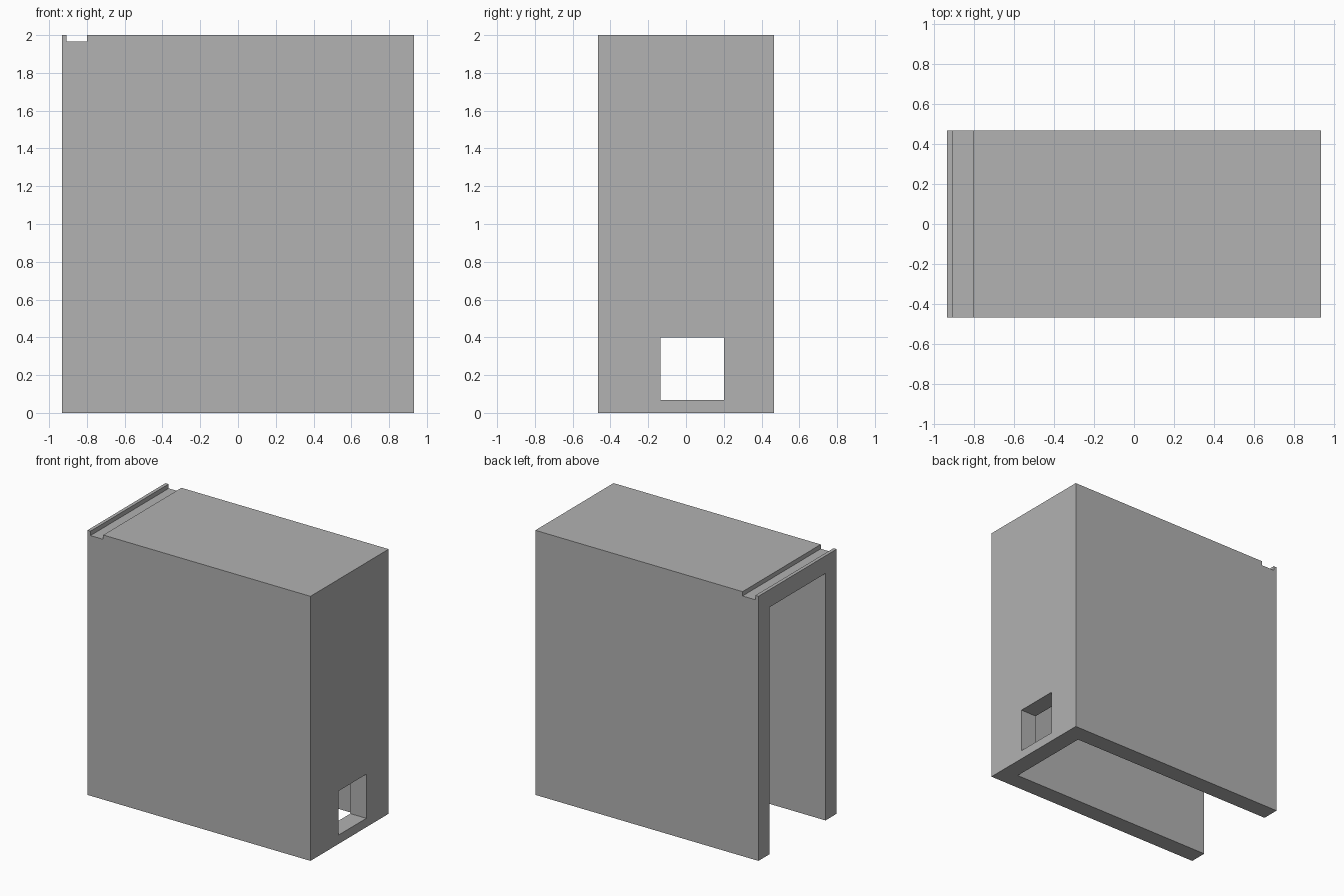
import bpy
from mathutils import Vector

if "Cube" in bpy.data.objects:
    bpy.data.objects.remove(bpy.data.objects["Cube"], do_unlink=True)

HX, HY, H = 0.933, 0.467, 2.0   # half length, half width, height
WALL = 0.133
OVER = 0.2                      # how far cutters reach past the surface

grey = bpy.data.materials.new("plain_grey")
grey.use_nodes = True
colour = (0.445, 0.445, 0.445, 1)
grey.diffuse_color = colour
grey.node_tree.nodes["Principled BSDF"].inputs["Base Color"].default_value = colour


def box(name, low, high):
    """Axis-aligned box between two corners."""
    low, high = Vector(low), Vector(high)
    bpy.ops.mesh.primitive_cube_add(size=1)
    obj = bpy.context.object
    obj.name = name
    size, mid = high - low, (low + high) / 2
    for v in obj.data.vertices:
        v.co = Vector(a * b for a, b in zip(v.co, size)) + mid
    obj.data.materials.append(grey)
    return obj


# Outer block of the cover
cover = box("cover_shell", (-HX, -HY, 0), (HX, HY, H))

cutters = [
    # Hollow inside, open at the bottom and at one end
    box("hollow_cutter", (-HX - OVER, -HY + WALL, -OVER), (HX - WALL, HY - WALL, H - WALL)),
    # Groove across the roof, leaving a thin lip at the open end
    box("groove_cutter", (-0.907, -HY - OVER, H - 0.033), (-0.8, HY + OVER, H + OVER)),
    # Window through the end wall
    box("window_cutter", (HX - WALL - OVER, -0.135, 0.067), (HX + OVER, 0.2, 0.4)),
]

# Cut the openings and bake the result
bpy.context.view_layer.objects.active = cover
for cutter in cutters:
    cutter.hide_render = True
    mod = cover.modifiers.new(cutter.name, "BOOLEAN")
    mod.operation = "DIFFERENCE"
    mod.solver = "EXACT"
    mod.object = cutter
    bpy.ops.object.modifier_apply(modifier=mod.name)
for cutter in cutters:
    bpy.data.objects.remove(cutter, do_unlink=True)
